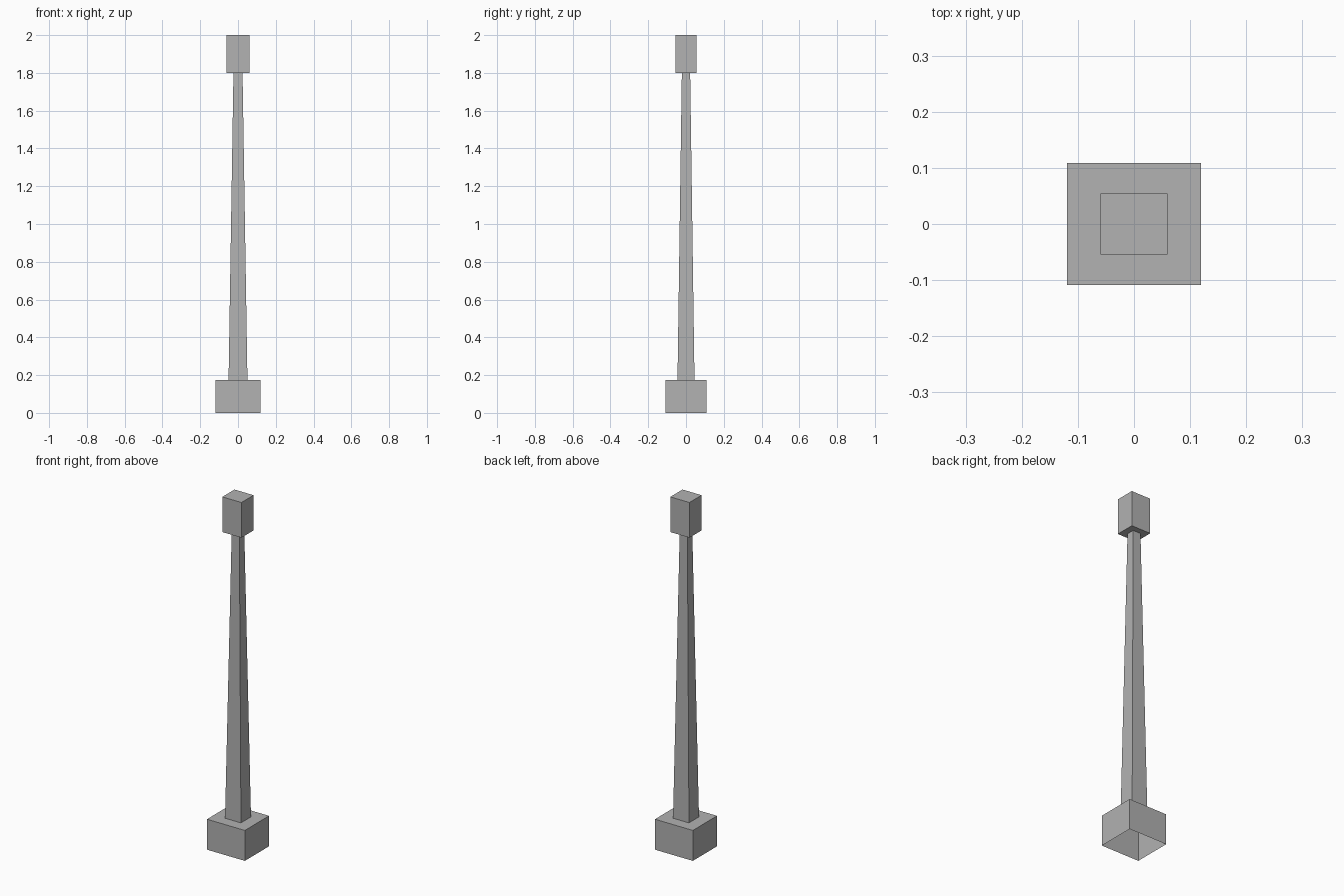
import bpy
import bmesh

cube = bpy.data.objects.get("Cube")
if cube:
    bpy.data.objects.remove(cube, do_unlink=True)

GREY = (0.445, 0.445, 0.445, 1.0)
grey = bpy.data.materials.new("plain_grey")
grey.use_nodes = True
grey.diffuse_color = GREY
grey.node_tree.nodes["Principled BSDF"].inputs["Base Color"].default_value = GREY


def tapered_block(name, bottom, top, z0, z1, cap_bottom=True, cap_top=True):
    """Four-sided block from half sizes (x, y) at its bottom and top."""
    bm = bmesh.new()
    corners = [(-1, -1), (1, -1), (1, 1), (-1, 1)]
    low, high = [
        [bm.verts.new((sx * hx, sy * hy, z)) for sx, sy in corners]
        for (hx, hy), z in ((bottom, z0), (top, z1))
    ]
    for i in range(4):
        j = (i + 1) % 4
        bm.faces.new((low[i], low[j], high[j], high[i]))
    if cap_bottom:
        bm.faces.new(low[::-1])
    if cap_top:
        bm.faces.new(high)
    mesh = bpy.data.meshes.new(name)
    bm.to_mesh(mesh)
    bm.free()
    mesh.materials.append(grey)
    obj = bpy.data.objects.new(name, mesh)
    bpy.context.collection.objects.link(obj)
    return obj


BASE_TOP, HEAD_BOTTOM, HEAD_TOP = 0.173, 1.80, 2.0
base_half = (0.119, 0.1085)
head_half = (0.06, 0.0545)

# Plinth, hollow and open underneath
tapered_block("base", base_half, base_half, 0, BASE_TOP, cap_bottom=False)

# Slim tapering post
tapered_block("post", (0.05, 0.045), (0.024, 0.022), BASE_TOP, HEAD_BOTTOM,
              cap_bottom=False, cap_top=False)

# Block on top of the post
tapered_block("head", head_half, head_half, HEAD_BOTTOM, HEAD_TOP)
